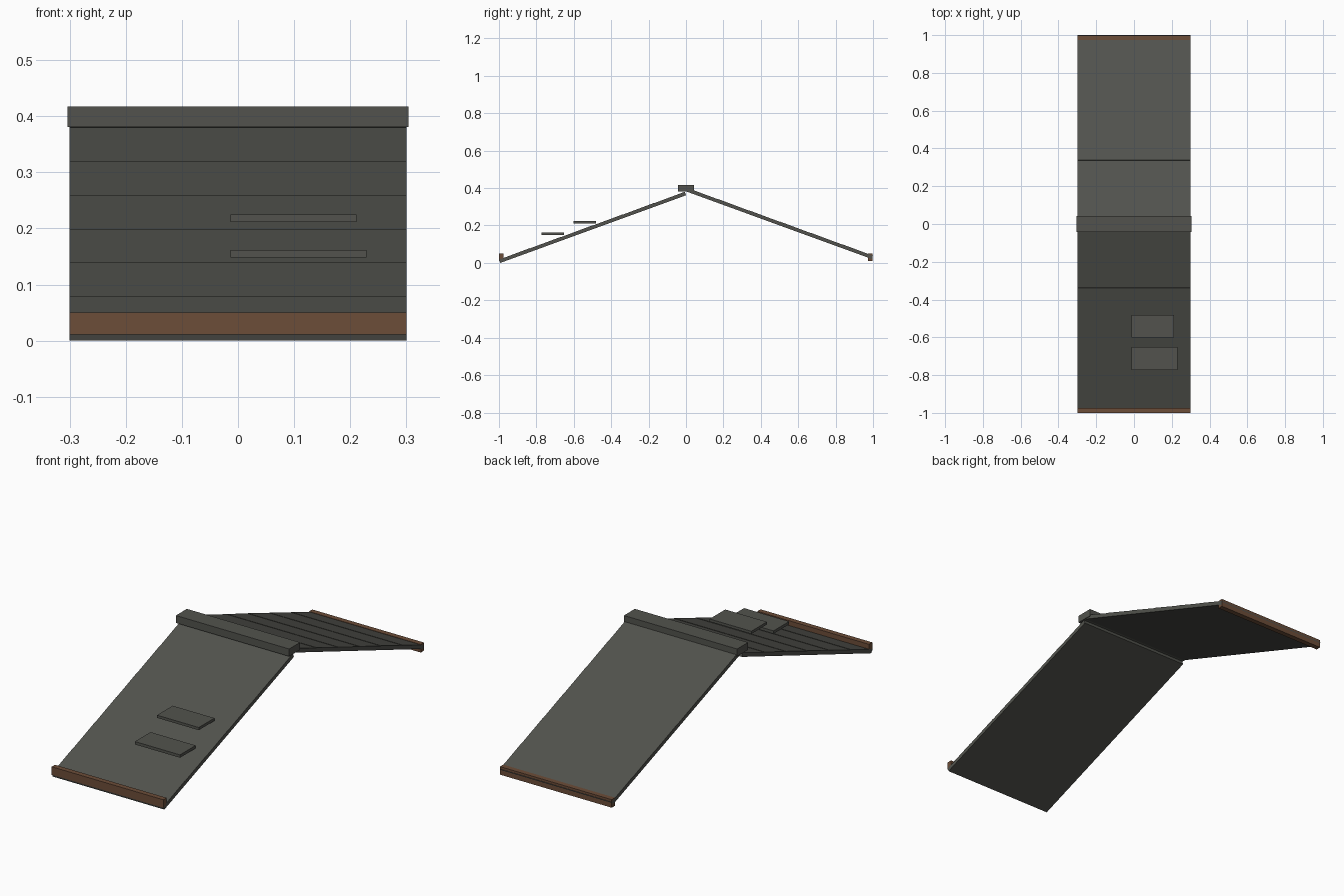
import bpy, bmesh, math

if "Cube" in bpy.data.objects:
    bpy.data.objects.remove(bpy.data.objects["Cube"])

def material(name, rgb):
    m = bpy.data.materials.new(name)
    m.diffuse_color = (*rgb, 1)
    m.use_nodes = True
    m.node_tree.nodes["Principled BSDF"].inputs["Base Color"].default_value = m.diffuse_color
    return m

SLATE = material("slate grey", (0.084, 0.086, 0.075))
WOOD = material("brown wood", (0.150, 0.074, 0.040))

def prism(name, profile, x0, x1, mat):
    """Extrude a (y, z) profile along x."""
    bm = bmesh.new()
    face = bm.faces.new([bm.verts.new((x0, y, z)) for y, z in profile])
    ext = bmesh.ops.extrude_face_region(bm, geom=[face])
    verts = [v for v in ext["geom"] if isinstance(v, bmesh.types.BMVert)]
    bmesh.ops.translate(bm, verts=verts, vec=(x1 - x0, 0, 0))
    bmesh.ops.recalc_face_normals(bm, faces=bm.faces)
    mesh = bpy.data.meshes.new(name)
    bm.to_mesh(mesh)
    bm.free()
    mesh.materials.append(mat)
    ob = bpy.data.objects.new(name, mesh)
    bpy.context.collection.objects.link(ob)
    return ob

def box(name, x, y, z, mat):
    return prism(name, [(y[0], z[0]), (y[1], z[0]), (y[1], z[1]), (y[0], z[1])], *x, mat)

# Roof slopes, each with six courses that have very fine steps
PITCH = math.radians(20)
THICK, STEP, ROWS = 0.02, 0.0015, 6

def slope(name, side, z_eave):
    eave = 1 - THICK * math.sin(PITCH)
    length = eave / math.cos(PITCH)

    def at(s, h):  # s up the slope, h out from the underside
        y = eave - s * math.cos(PITCH) + h * math.sin(PITCH)
        return side * y, z_eave + s * math.sin(PITCH) + h * math.cos(PITCH)

    pts = [at(length, 0), at(0, 0)]
    for i in range(ROWS):
        pts.append(at(length * i / ROWS, THICK - STEP))
        pts.append(at(length * (i + 1) / ROWS, THICK))
    prism(name, pts, -0.3, 0.3, SLATE)

slope("front_slope", -1, 0.0)
slope("back_slope", 1, 0.021)

# Ridge cap
box("ridge_cap", (-0.304, 0.304), (-0.042, 0.042), (0.381, 0.417), SLATE)

# Eave boards
box("front_eave_board", (-0.3, 0.3), (-1.0, -0.975), (0.011, 0.05), WOOD)
box("back_eave_board", (-0.3, 0.3), (0.973, 0.998), (0.011, 0.05), WOOD)

# Loose flat slates on the front slope
box("upper_loose_slate", (-0.013, 0.211), (-0.602, -0.482), (0.212, 0.225), SLATE)
box("lower_loose_slate", (-0.013, 0.229), (-0.772, -0.652), (0.148, 0.162), SLATE)
